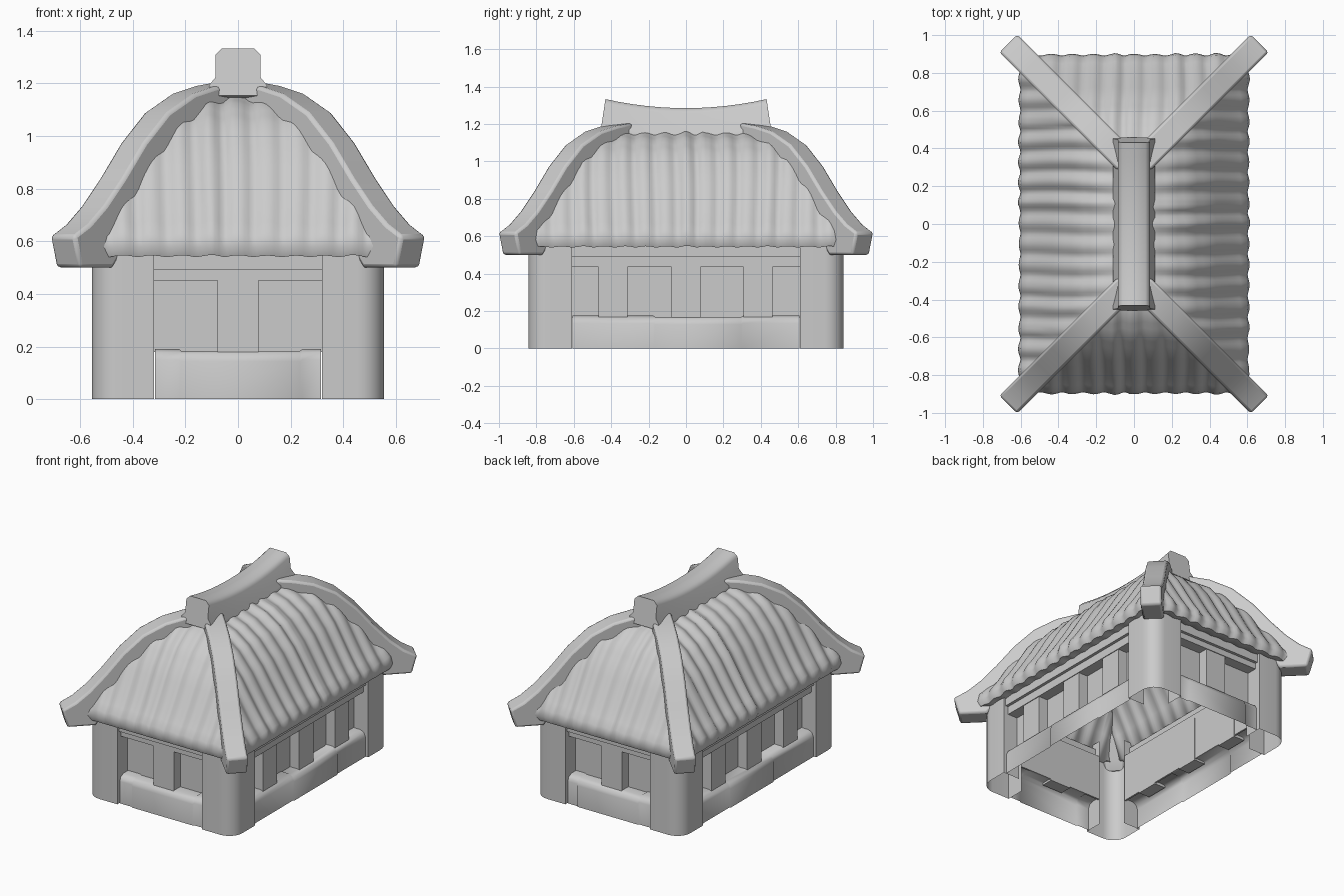
import bpy, bmesh, math, random
from mathutils import Vector

random.seed(4)
if "Cube" in bpy.data.objects:
    bpy.data.objects.remove(bpy.data.objects["Cube"])

grey = bpy.data.materials.new("plain_grey")
grey.use_nodes = True
COLOUR = (0.6, 0.6, 0.6, 1)
grey.diffuse_color = COLOUR
grey.node_tree.nodes["Principled BSDF"].inputs["Base Color"].default_value = COLOUR

RIDGE = 0.29          # half length of the ridge line
SIGNS = (-1, 1)


def finish(name, bm, angle=35, bevel=0):
    bmesh.ops.remove_doubles(bm, verts=bm.verts, dist=0.0002)
    bmesh.ops.recalc_face_normals(bm, faces=bm.faces)
    mesh = bpy.data.meshes.new(name)
    bm.to_mesh(mesh)
    bm.free()
    mesh.materials.append(grey)
    obj = bpy.data.objects.new(name, mesh)
    bpy.context.collection.objects.link(obj)
    if bevel:
        mod = obj.modifiers.new("Bevel", "BEVEL")
        mod.width, mod.segments, mod.limit_method = bevel, 2, "ANGLE"
        mod.angle_limit = math.radians(50)
    bpy.ops.object.select_all(action="DESELECT")
    obj.select_set(True)
    bpy.context.view_layer.objects.active = obj
    bpy.ops.object.shade_smooth_by_angle(angle=math.radians(angle))


def loft(name, rings, closed=True, caps=True, **kw):
    """Skin a list of equal-length point rings."""
    bm = bmesh.new()
    vs = [[bm.verts.new(p) for p in ring] for ring in rings]
    n = len(vs[0])
    for a, b in zip(vs, vs[1:]):
        for i in range(n if closed else n - 1):
            j = (i + 1) % n
            bm.faces.new((a[i], a[j], b[j], b[i]))
    if caps:
        bm.faces.new(vs[0])
        bm.faces.new(vs[-1])
    finish(name, bm, **kw)


def box(name, lo, hi):
    bm = bmesh.new()
    bmesh.ops.create_cube(bm, size=1)
    lo, hi = Vector(lo), Vector(hi)
    for v in bm.verts:
        v.co = Vector((lo[i] + (v.co[i] + 0.5) * (hi[i] - lo[i]) for i in range(3)))
    finish(name, bm)


# Thatched roof: (run, height) outlines of the outer skin and the underside
OUTER = [(0, 1.165), (0.1, 1.15), (0.2, 1.115), (0.3, 1.045), (0.4, 0.925), (0.48, 0.795),
         (0.55, 0.685), (0.595, 0.625)]
LIP = [(0.606, 0.58), (0.59, 0.543), (0.51, 0.545)]
UNDER = [(0.45, 0.68), (0.35, 0.86), (0.2, 1.03), (0, 1.1)]


def height(outline, run):
    pts = sorted(outline)
    for (r0, z0), (r1, z1) in zip(pts, pts[1:]):
        if run <= r1:
            return z0 + (z1 - z0) * (run - r0) / (r1 - r0)
    return pts[-1][1]


def roof_slope(name, sign, is_end):
    start = 0 if is_end else RIDGE
    reach = start + 0.57
    pitch = 0.11
    count = round(reach / 0.008)
    lift = [random.uniform(-0.008, 0.008) for _ in range(40)]
    rows = 18
    runs = [OUTER[-1][0] * i / rows for i in range(rows + 1)]
    rings = []
    for c in range(count + 1):
        s = reach * (2 * c / count - 1)
        clip = max(0, abs(s) - start)     # the slope begins at the hip line
        profile = [(max(r, clip), height(OUTER, max(r, clip))) for r in runs] + LIP
        profile += [(max(r, clip), height(UNDER, max(r, clip))) for r, _ in UNDER]
        ring = []
        for i, (run, z) in enumerate(profile):
            lean = s + 0.006 * math.sin(run * 9 + s * 4)
            roll = math.cos(math.pi * lean / pitch) ** 2
            roll = math.sqrt(roll + 0.12) - 0.35
            k = int((lean + 1.5) / pitch + 0.5)
            fold = 0.4 if i > rows else 1
            bump = (0.032 * roll - 0.01 + lift[k] * roll) * min(1, 0.3 + run * 4)
            out = run + bump * 0.5 * min(1, run * 4)
            up = z + bump * 0.75 * fold
            ring.append((s, sign * (RIDGE + out), up) if is_end else (sign * out, s, up))
        rings.append(ring)
    loft(name, rings, caps=False, angle=65)


for sign, side in zip(SIGNS, ("right", "left")):
    roof_slope("roof_slope_" + side, sign, False)
for sign, side in zip(SIGNS, ("front", "back")):
    roof_slope("roof_slope_" + side, sign, True)

# Hip beams: side outline (run, height) given width along the diagonal
HIP = [(0.04, 1.205), (0.12, 1.19), (0.21, 1.16), (0.31, 1.09), (0.4, 0.975),
       (0.48, 0.84), (0.55, 0.735), (0.61, 0.665), (0.668, 0.62), (0.645, 0.5), (0.52, 0.5),
       (0.49, 0.55), (0.42, 0.75), (0.32, 0.93), (0.2, 1.05), (0.05, 1.12)]
for sx in SIGNS:
    for sy in SIGNS:
        rings = [[(sx * (d + w), sy * (RIDGE + d - w), z) for d, z in HIP]
                 for w in (-0.047, 0.047)]
        loft("hip_beam", rings, bevel=0.014, angle=40)

# Ridge cap: sagging beam with a flared foot and slanted ends
half = [(0.06, 1.285), (0.085, 1.26), (0.085, 1.175), (0.11, 1.145), (0.11, 1.105)]
section = half + [(-x, z) for x, z in reversed(half)]
rings = []
for i in range(13):
    t = i / 6 - 1
    rings.append([(x, t * (0.46 - 0.15 * (z - 1.09)), z + 0.048 * t * t) for x, z in section])
loft("ridge_cap", rings, angle=50)

# Corner posts: open shells with a rounded outer corner
arc = [math.radians(90 - 15 * i) for i in range(7)]
plan = [(0.32, 0.72), (0.32, 0.843)]
plan += [(0.455 + 0.1 * math.cos(a), 0.743 + 0.1 * math.sin(a)) for a in arc]
plan += [(0.555, 0.61), (0.43, 0.61)]
for sx in SIGNS:
    for sy in SIGNS:
        rings = [[(sx * x, sy * y, z) for x, y in plan] for z in (0, 0.6)]
        loft("corner_post", rings, closed=False, caps=False)


# Walls: hollow plinth, recessed panels, pillars and lintels
def wall(sign, is_end):
    if is_end:
        reach, face, top = 0.32, 0.83, 0.19
        joints, pillars = (-0.32, -0.22, 0.24, 0.32), (0,)
    else:
        reach, face, top = 0.61, 0.545, 0.175
        joints, pillars = (-0.61, -0.17, 0.3, 0.61), (-0.39, 0, 0.385)
    back = face - 0.11

    def place(along, out, z):
        return (along, sign * out, z) if is_end else (sign * out, along, z)

    def part(name, a, b, inner, outer, z0, z1):
        p, q = place(a, inner, z0), place(b, outer, z1)
        box(name, map(min, p, q), map(max, p, q))

    rings = []
    for i, (a, b) in enumerate(zip(joints, joints[1:])):
        f = face - 0.008 * (i != 1)
        h = top - 0.006 * (i == 1)
        edge = [(f, 0), (f, h - 0.04), (f - 0.012, h - 0.012), (f - 0.04, h), (back, h)]
        rings += [[place(s, out, z) for out, z in edge] for s in (a + 0.004, b - 0.004)]
    loft("plinth", rings, closed=False, caps=False, angle=60)

    part("wall_panel", -reach, reach, back, back + 0.012, top - 0.01, 0.46)
    for p in pillars:
        part("wall_pillar", p - 0.077, p + 0.077, back - 0.002, face - 0.03, top - 0.02, 0.46)
    part("lower_lintel", -reach, reach, back, face - 0.025, top + 0.26, 0.49)
    part("upper_lintel", -reach, reach, face - 0.07, face - 0.005, 0.49, 0.56)


for sign in SIGNS:
    wall(sign, True)
    wall(sign, False)
